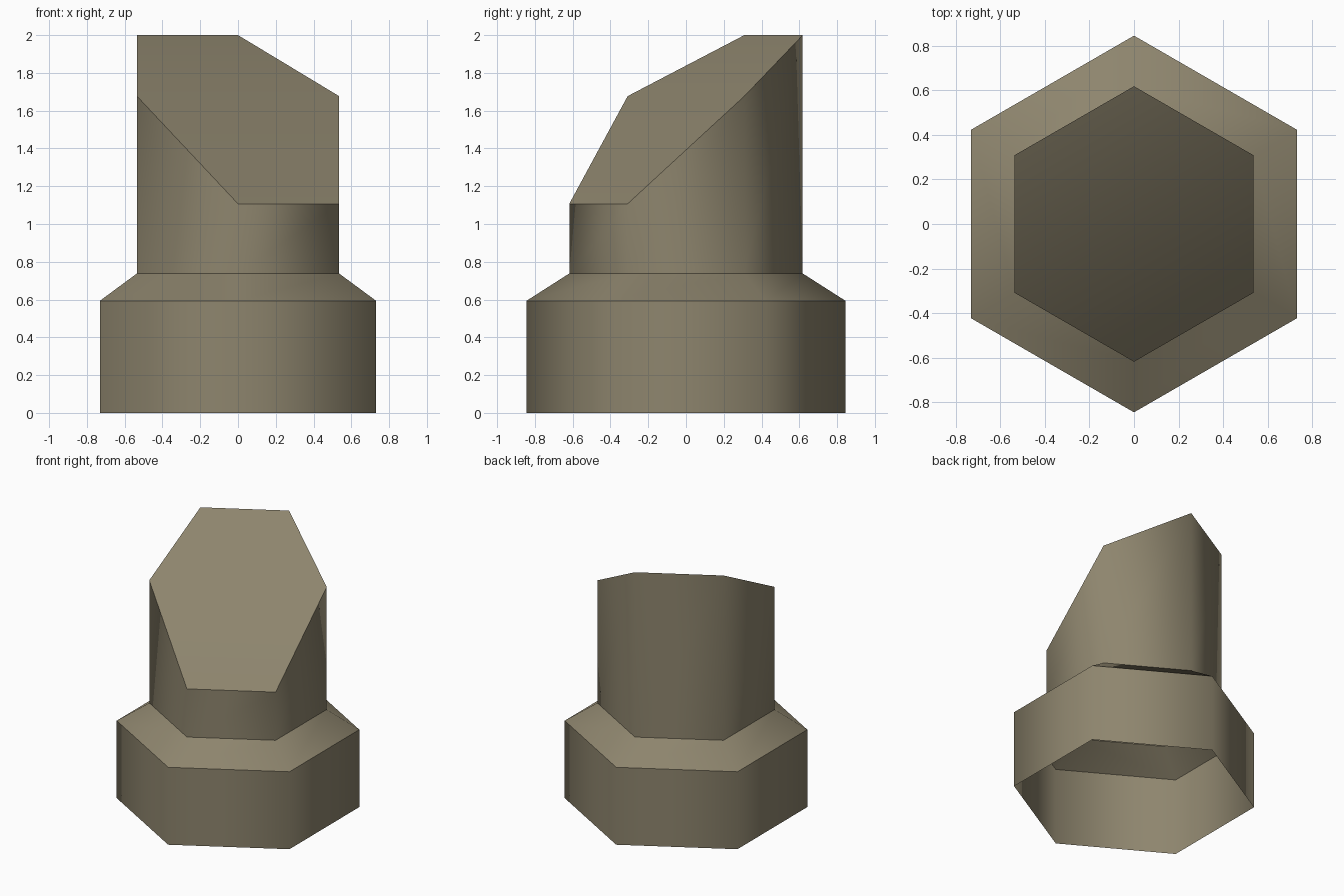
import bpy, bmesh, math

if "Cube" in bpy.data.objects:
    bpy.data.objects.remove(bpy.data.objects["Cube"])

R_BASE, R_TOP = 0.845, 0.618

mat = bpy.data.materials.new("olive tan")
mat.diffuse_color = (0.27, 0.235, 0.155, 1)
mat.use_nodes = True
mat.node_tree.nodes["Principled BSDF"].inputs["Base Color"].default_value = mat.diffuse_color

bm = bmesh.new()


def hex_ring(radius, heights):
    # six corners, starting at the front point and going anticlockwise
    ring = []
    for i, z in enumerate(heights):
        a = math.radians(-90 + 60 * i)
        ring.append(bm.verts.new((radius * math.cos(a), radius * math.sin(a), z)))
    return ring


# Rings: open foot, shoulder bottom, shoulder top, slanted top
rings = [
    hex_ring(R_BASE, [0] * 6),
    hex_ring(R_BASE, [0.593] * 6),
    hex_ring(R_TOP, [0.738] * 6),
    hex_ring(R_TOP, [1.107, 1.107, 1.677, 2.0, 2.0, 1.677]),
]

# Walls and sloped shoulder
for low, high in zip(rings, rings[1:]):
    for i in range(6):
        j = (i + 1) % 6
        bm.faces.new((low[i], low[j], high[j], high[i]))

# Slanted top, gently bent across the middle
t = rings[-1]
bm.faces.new((t[0], t[1], t[2], t[5]))
bm.faces.new((t[2], t[3], t[4], t[5]))

# Smooth around the body, crisp at each ring
for f in bm.faces:
    f.smooth = True
for ring in rings:
    for i in range(6):
        bm.edges.get((ring[i], ring[(i + 1) % 6])).smooth = False

mesh = bpy.data.meshes.new("hexagonal_vent_pipe")
bm.to_mesh(mesh)
bm.free()
mesh.materials.append(mat)
obj = bpy.data.objects.new("hexagonal_vent_pipe", mesh)
bpy.context.collection.objects.link(obj)
